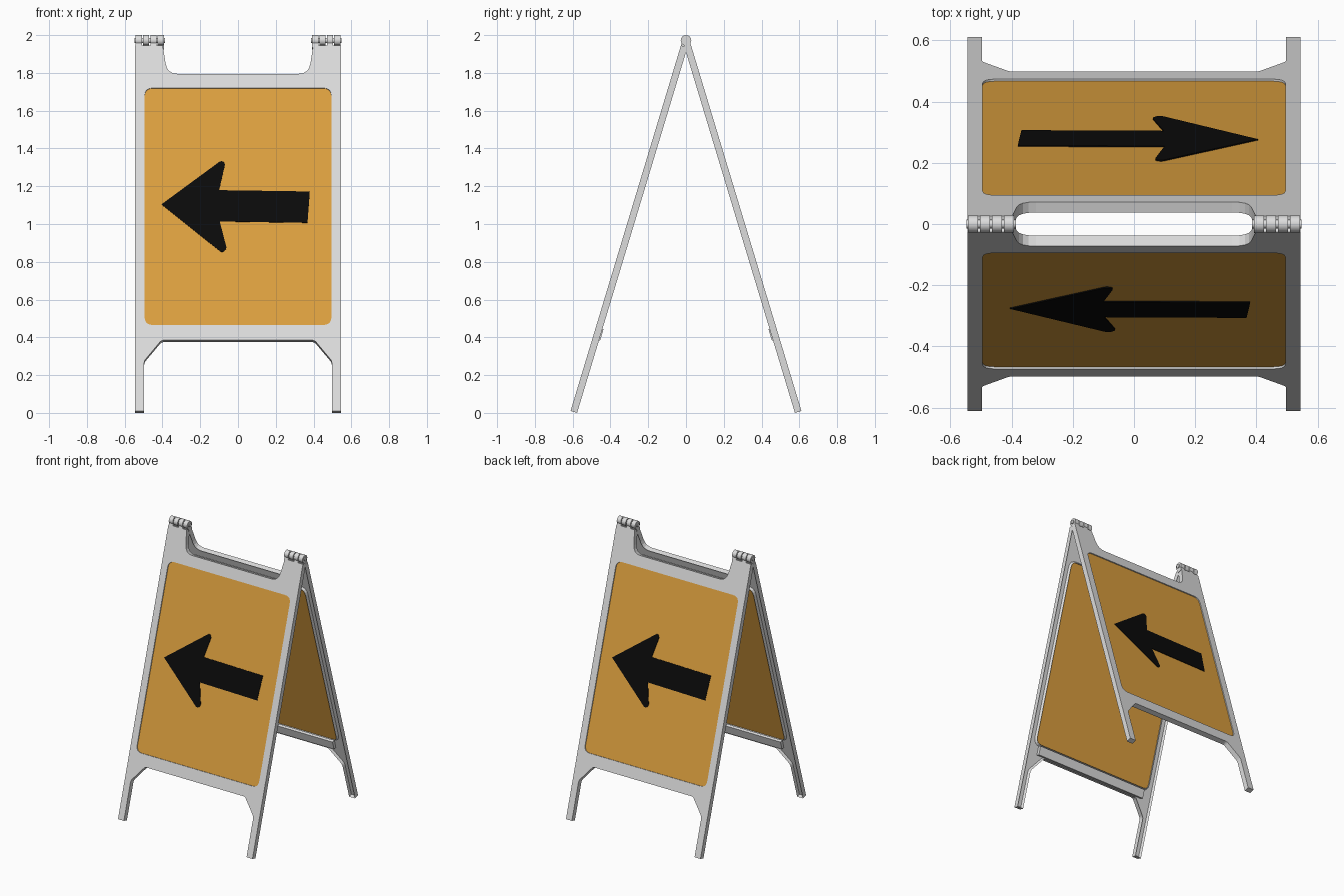
import bpy, bmesh, math
from mathutils import Matrix, Vector

if "Cube" in bpy.data.objects:
    bpy.data.objects.remove(bpy.data.objects["Cube"])

HINGE_Z = 1.972
TILT = math.radians(16.8)
T = 0.018                      # half thickness of the frame


def material(name, rgb):
    m = bpy.data.materials.new(name)
    m.diffuse_color = (*rgb, 1)
    m.use_nodes = True
    m.node_tree.nodes["Principled BSDF"].inputs["Base Color"].default_value = m.diffuse_color
    return m


GREY = material("light grey plastic", (0.72, 0.72, 0.72))
ORANGE = material("sign orange", (0.72, 0.35, 0.05))
BLACK = material("arrow black", (0.003, 0.003, 0.003))


def leaf_matrix(turn):
    """Leans an upright leaf about the hinge line, then turns it to front or back."""
    return (Matrix.Rotation(turn, 4, 'Z') @ Matrix.Translation((0, 0, HINGE_Z))
            @ Matrix.Rotation(-TILT, 4, 'X')
            @ Matrix.Diagonal((1, 1, 1 / math.cos(TILT), 1))
            @ Matrix.Translation((0, 0, -HINGE_Z)))


def rounded(points, steps=4):
    """Outline from (x, z, corner radius) points."""
    out = []
    for i, (x, z, r) in enumerate(points):
        p = Vector((x, z))
        if r == 0:
            out.append(p)
            continue
        a = p + (Vector(points[i - 1][:2]) - p).normalized() * r
        b = p + (Vector(points[(i + 1) % len(points)][:2]) - p).normalized() * r
        for k in range(steps + 1):
            t = k / steps
            out.append(a * (1 - t) ** 2 + p * 2 * t * (1 - t) + b * t * t)
    return out


def finish(bm, name, mat, matrix=None):
    bmesh.ops.recalc_face_normals(bm, faces=bm.faces[:])
    if matrix:
        bm.transform(matrix)
    me = bpy.data.meshes.new(name)
    bm.to_mesh(me)
    bm.free()
    me.materials.append(mat)
    ob = bpy.data.objects.new(name, me)
    bpy.context.collection.objects.link(ob)
    return ob


def plate(name, loops, y0, y1, mat, matrix, channel=False):
    """Flat outline (first loop outer, others holes) extruded from y0 to y1."""
    bm = bmesh.new()
    edges = []
    for loop in loops:
        vs = [bm.verts.new((p.x, y0, p.y)) for p in loop]
        edges += [bm.edges.new((vs[i - 1], vs[i])) for i in range(len(vs))]
    bmesh.ops.triangle_fill(bm, edges=edges, use_beauty=True, use_dissolve=False)
    ext = bmesh.ops.extrude_face_region(bm, geom=bm.faces[:])
    moved = [g for g in ext["geom"] if isinstance(g, bmesh.types.BMVert)]
    bmesh.ops.translate(bm, vec=(0, y1 - y0, 0), verts=moved)
    bmesh.ops.recalc_face_normals(bm, faces=bm.faces[:])
    if channel:                # hollow inner side of the moulded frame
        inner = [f for f in bm.faces if f.normal.y > 0.9]
        bmesh.ops.inset_region(bm, faces=inner, thickness=0.01, depth=-0.016,
                               use_even_offset=True, use_boundary=True)
    return finish(bm, name, mat, matrix)


def rect(x0, x1, z0, z1, r=0):
    return rounded([(x0, z0, r), (x1, z0, r), (x1, z1, r), (x0, z1, r)])


def rod(name, x0, x1, radius, sides):
    bm = bmesh.new()
    bmesh.ops.create_cone(bm, cap_ends=True, segments=sides, radius1=radius,
                          radius2=radius, depth=x1 - x0)
    m = Matrix.Translation(((x0 + x1) / 2, 0, HINGE_Z)) @ Matrix.Rotation(math.pi / 2, 4, 'Y')
    ob = finish(bm, name, GREY, m)
    for p in ob.data.polygons:
        p.use_smooth = len(p.vertices) == 4


# right half of the frame outline, from the top notch round to the foot
half = [(0.375, 1.79, 0.055), (0.398, 1.94, 0), (0.545, 1.94, 0), (0.545, 0.005, 0),
        (0.497, 0.005, 0), (0.497, 0.27, 0.015), (0.405, 0.38, 0.015)]
outline = rounded(half + [(-x, z, r) for x, z, r in reversed(half)])
opening = rect(-0.495, 0.495, 0.46, 1.715, 0.045)
arrow = rounded([(-0.405, 1.10, 0), (-0.085, 1.335, 0.02), (-0.068, 1.315, 0.01),
                 (-0.10, 1.175, 0), (0.38, 1.168, 0), (0.368, 1.003, 0),
                 (-0.097, 1.01, 0), (-0.06, 0.868, 0.01), (-0.082, 0.842, 0.02)])

KNUCKLE = 0.155 / 4
for side, turn in (("front", 0), ("back", math.pi)):
    m = leaf_matrix(turn)
    plate(side + "_frame", [outline, opening], -T, T, GREY, m, channel=True)
    plate(side + "_sign_panel", [rect(-0.497, 0.497, 0.458, 1.717, 0.045)],
          -0.011, 0.008, ORANGE, m)
    plate(side + "_arrow", [arrow], -0.015, -0.010, BLACK, m)
    # small ledge on the inside under the panel
    plate(side + "_panel_ledge", [rect(-0.46, 0.46, 0.39, 0.45)], 0.0, 0.024, GREY, m)
    # hinge fingers, alternating between the two leaves
    for s, start in ((-1, 0), (1, 1)):
        for i in (start, start + 2):
            a, b = sorted((s * (0.545 - i * KNUCKLE - 0.003),
                           s * (0.545 - (i + 1) * KNUCKLE + 0.003)))
            plate(side + "_hinge_finger", [rect(a, b, 1.93, HINGE_Z)], -T, T, GREY, m)

# hinge knuckles and pins
for s, label in ((-1, "left"), (1, "right")):
    for i in range(4):
        a, b = sorted((s * (0.545 - i * KNUCKLE - 0.003),
                       s * (0.545 - (i + 1) * KNUCKLE + 0.003)))
        rod(label + "_hinge_knuckle", a, b, 0.028, 16)
    a, b = sorted((s * 0.548, s * 0.386))
    rod(label + "_hinge_pin", a, b, 0.014, 12)
